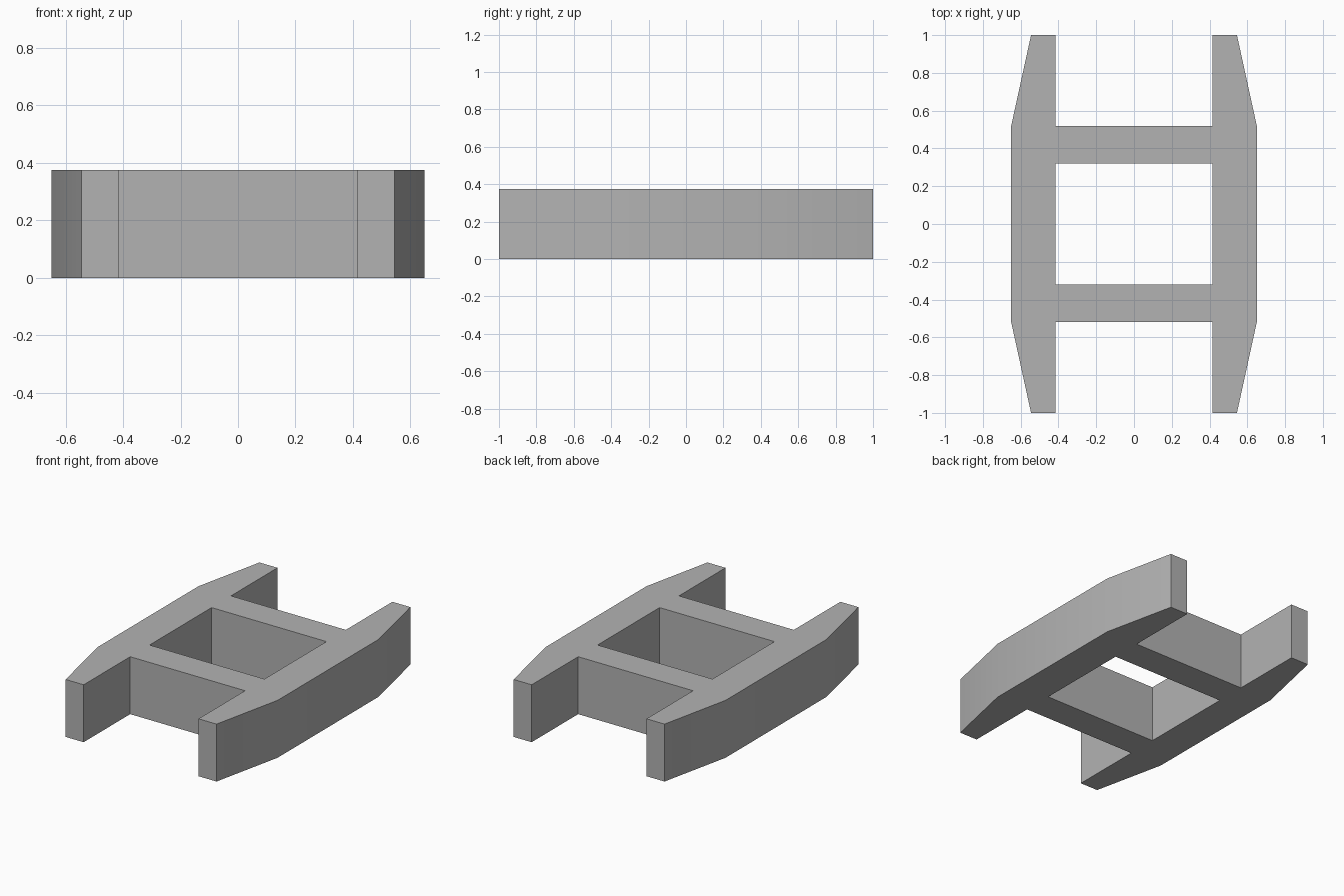
import bpy
import bmesh

cube = bpy.data.objects.get("Cube")
if cube:
    bpy.data.objects.remove(cube, do_unlink=True)

HEIGHT = 0.375
INNER, TIP, OUTER = 0.415, 0.545, 0.65   # half widths
BAR_IN, BAR_OUT, END = 0.32, 0.52, 1.0   # half lengths

# Single grey finish
grey = bpy.data.materials.new("grey")
grey.use_nodes = True
colour = (0.45, 0.45, 0.45, 1)
grey.diffuse_color = colour
grey.node_tree.nodes["Principled BSDF"].inputs["Base Color"].default_value = colour

bm = bmesh.new()


def plan_face(points):
    bm.faces.new([bm.verts.new((x, y, 0)) for x, y in points])


# Tapered side rails, with inner points where the crossbars join
rail = [(INNER, -END), (TIP, -END), (OUTER, -BAR_OUT), (OUTER, BAR_OUT),
        (TIP, END), (INNER, END), (INNER, BAR_OUT), (INNER, BAR_IN),
        (INNER, -BAR_IN), (INNER, -BAR_OUT)]
plan_face(rail)
plan_face([(-x, y) for x, y in reversed(rail)])

# Crossbars
for y0, y1 in ((-BAR_OUT, -BAR_IN), (BAR_IN, BAR_OUT)):
    plan_face([(-INNER, y0), (INNER, y0), (INNER, y1), (-INNER, y1)])

# Weld the plan and raise it into one solid
bmesh.ops.remove_doubles(bm, verts=bm.verts[:], dist=0.001)
raised = bmesh.ops.extrude_face_region(bm, geom=bm.faces[:], use_keep_orig=True)
top = [g for g in raised["geom"] if isinstance(g, bmesh.types.BMVert)]
bmesh.ops.translate(bm, verts=top, vec=(0, 0, HEIGHT))
bmesh.ops.recalc_face_normals(bm, faces=bm.faces[:])

mesh = bpy.data.meshes.new("link_frame")
bm.to_mesh(mesh)
bm.free()
mesh.materials.append(grey)
frame = bpy.data.objects.new("link_frame", mesh)
bpy.context.collection.objects.link(frame)

# Soften only the shallow bends of the rails
bpy.context.view_layer.objects.active = frame
frame.select_set(True)
bpy.ops.object.shade_smooth_by_angle()
